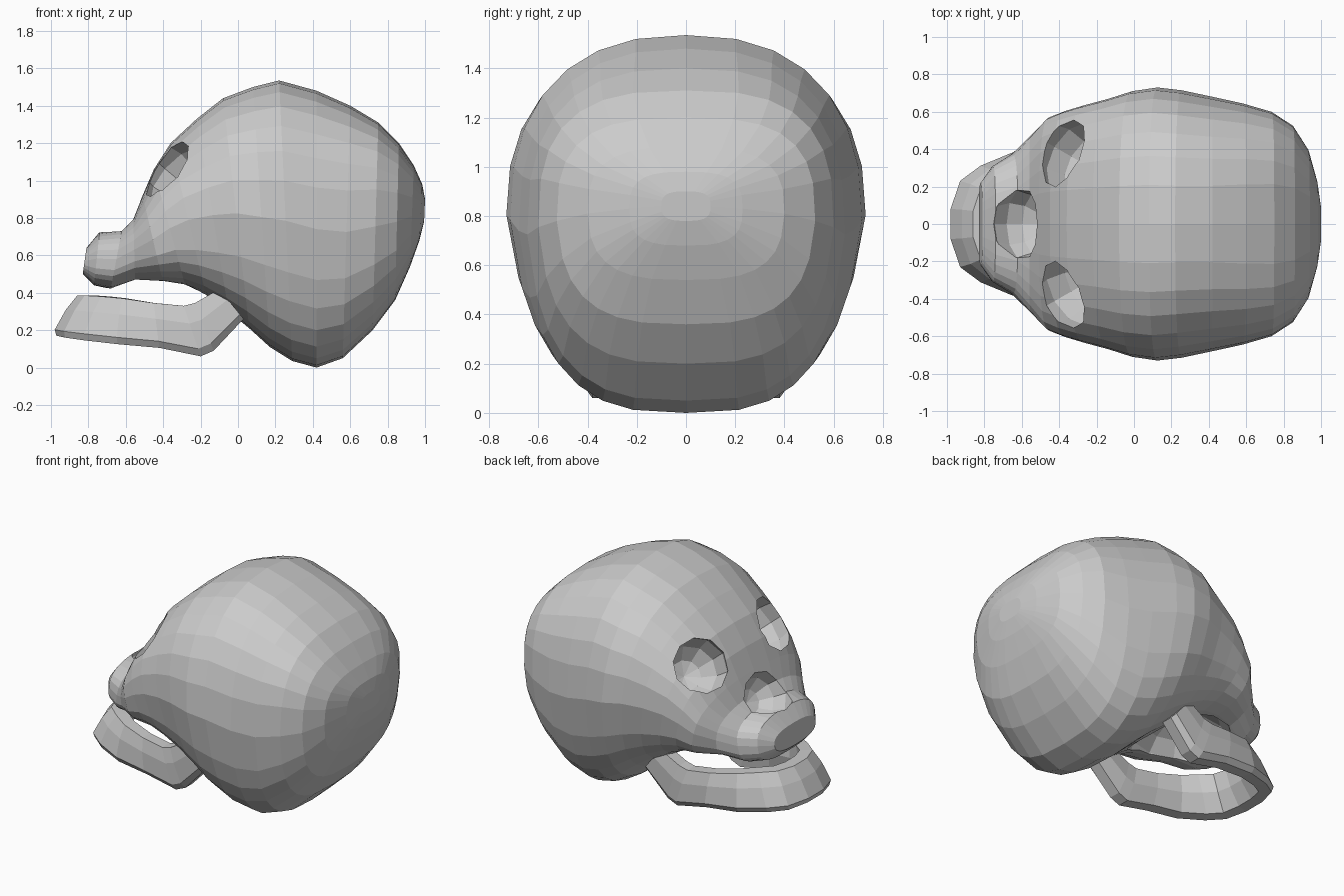
import bpy, bmesh, math
from mathutils import Vector, Matrix

if "Cube" in bpy.data.objects:
    bpy.data.objects.remove(bpy.data.objects["Cube"])


def loft(name, rings):
    # Skin a list of closed rings and cap both ends
    bm = bmesh.new()
    loops = [[bm.verts.new(p) for p in r] for r in rings]
    n = len(loops[0])
    for a, b in zip(loops, loops[1:]):
        for i in range(n):
            j = (i + 1) % n
            bm.faces.new((a[i], a[j], b[j], b[i]))
    bm.faces.new(loops[0])
    bm.faces.new(loops[-1])
    bmesh.ops.recalc_face_normals(bm, faces=bm.faces)
    me = bpy.data.meshes.new(name)
    bm.to_mesh(me)
    bm.free()
    ob = bpy.data.objects.new(name, me)
    bpy.context.collection.objects.link(ob)
    return ob


def carve(target, centre, normal, radii, seg=10, rings=6):
    # Subtract a low-poly ellipsoid whose depth axis follows the normal
    bm = bmesh.new()
    rot = Vector(normal).to_track_quat('Z', 'Y').to_matrix().to_4x4()
    mat = Matrix.Translation(centre) @ rot @ Matrix.Diagonal((*radii, 1))
    bmesh.ops.create_uvsphere(bm, u_segments=seg, v_segments=rings, radius=1, matrix=mat)
    me = bpy.data.meshes.new("cutter")
    bm.to_mesh(me)
    bm.free()
    cutter = bpy.data.objects.new("cutter", me)
    cutter.hide_render = True
    bpy.context.collection.objects.link(cutter)
    mod = target.modifiers.new("carve", 'BOOLEAN')
    mod.operation = 'DIFFERENCE'
    mod.solver = 'EXACT'
    mod.object = cutter
    bpy.context.view_layer.objects.active = target
    bpy.ops.object.modifier_apply(modifier=mod.name)
    bpy.data.objects.remove(cutter)


def spow(v, e):
    return math.copysign(abs(v) ** e, v)


# Skull sections from upper jaw to back:
# top x, z, bottom x, z, half width, squareness above and below, taper below
sections = [
    (-.81, .64, -.83, .50, .22, 2.6, 2.6, 0), (-.74, .725, -.77, .44, .31, 2.6, 3, 0),
    (-.62, .74, -.68, .42, .375, 2.6, 3, 0), (-.56, .80, -.55, .46, .47, 2.5, 3, 0),
    (-.51, .92, -.40, .45, .57, 2.4, 3, 0), (-.45, 1.06, -.28, .43, .605, 2.4, 3, .03),
    (-.36, 1.20, -.17, .38, .635, 2.4, 3.2, .07), (-.22, 1.33, -.05, .30, .67, 2.4, 3.2, .11),
    (-.08, 1.44, .06, .21, .71, 2.4, 3.1, .14), (.08, 1.50, .17, .11, .73, 2.4, 3, .14),
    (.22, 1.535, .29, .035, .715, 2.4, 3, .14), (.42, 1.48, .42, 0, .68, 2.5, 3, .14),
    (.60, 1.40, .56, .05, .645, 2.7, 3, .12), (.75, 1.31, .72, .20, .60, 2.9, 3, .10),
    (.86, 1.20, .84, .36, .525, 3, 3, .08), (.94, 1.08, .92, .54, .40, 3, 3, .05),
    (.985, .98, .97, .68, .23, 3, 3, 0), (1.0, .90, .995, .78, .10, 3, 3, 0),
]
N = 28
rings = []
for tx, tz, bx, bz, w, up, low, taper in sections:
    ring = []
    for i in range(N):
        a = 2 * math.pi * i / N
        e = 2 / (up if math.cos(a) > 0 else low)
        c, s = spow(math.cos(a), e), spow(math.sin(a), e)
        ring.append(((tx + bx) / 2 + c * (tx - bx) / 2,
                     w * s * (1 + taper * min(c, 0)),
                     (tz + bz) / 2 + c * (tz - bz) / 2))
    rings.append(ring)
skull = loft("skull", rings)

# Eye sockets, nose opening and hollow palate
for side in (1, -1):
    carve(skull, (-.325, side * .355, 1.015), (-.70, side * .40, .6), (.205, .195, .22))
carve(skull, (-.60, 0, .765), (-.85, 0, .5), (.19, .16, .17))
carve(skull, (-.38, 0, .37), (0, 0, 1), (.35, .33, .26), 12, 8)

# Lower jaw stations: outer bottom xyz, outer top xyz, inward angle
stations = [
    (-.99, .08, .17, -.86, .07, .385, 12), (-.94, .23, .16, -.82, .19, .385, 38),
    (-.83, .31, .145, -.73, .265, .38, 55), (-.65, .38, .125, -.62, .335, .37, 72),
    (-.42, .40, .105, -.45, .38, .345, 86), (-.20, .40, .06, -.29, .40, .33, 90),
    (-.13, .40, .09, -.23, .40, .345, 90), (.03, .41, .26, -.10, .41, .42, 90),
]
half = []
for bx, by, bz, tx, ty, tz, ang in stations:
    b, t = Vector((bx, by, bz)), Vector((tx, ty, tz))
    inward = Vector((math.cos(math.radians(ang)), -math.sin(math.radians(ang)), 0))
    half.append([b + inward * .02, b.lerp(t, .15) - inward * .01,
                 b.lerp(t, .65) - inward * .015, t, t + inward * .08,
                 b.lerp(t, .5) + inward * .11, b + inward * .10])
mirrored = [[Vector((p.x, -p.y, p.z)) for p in r] for r in reversed(half)]
loft("lower_jaw", mirrored + half)
